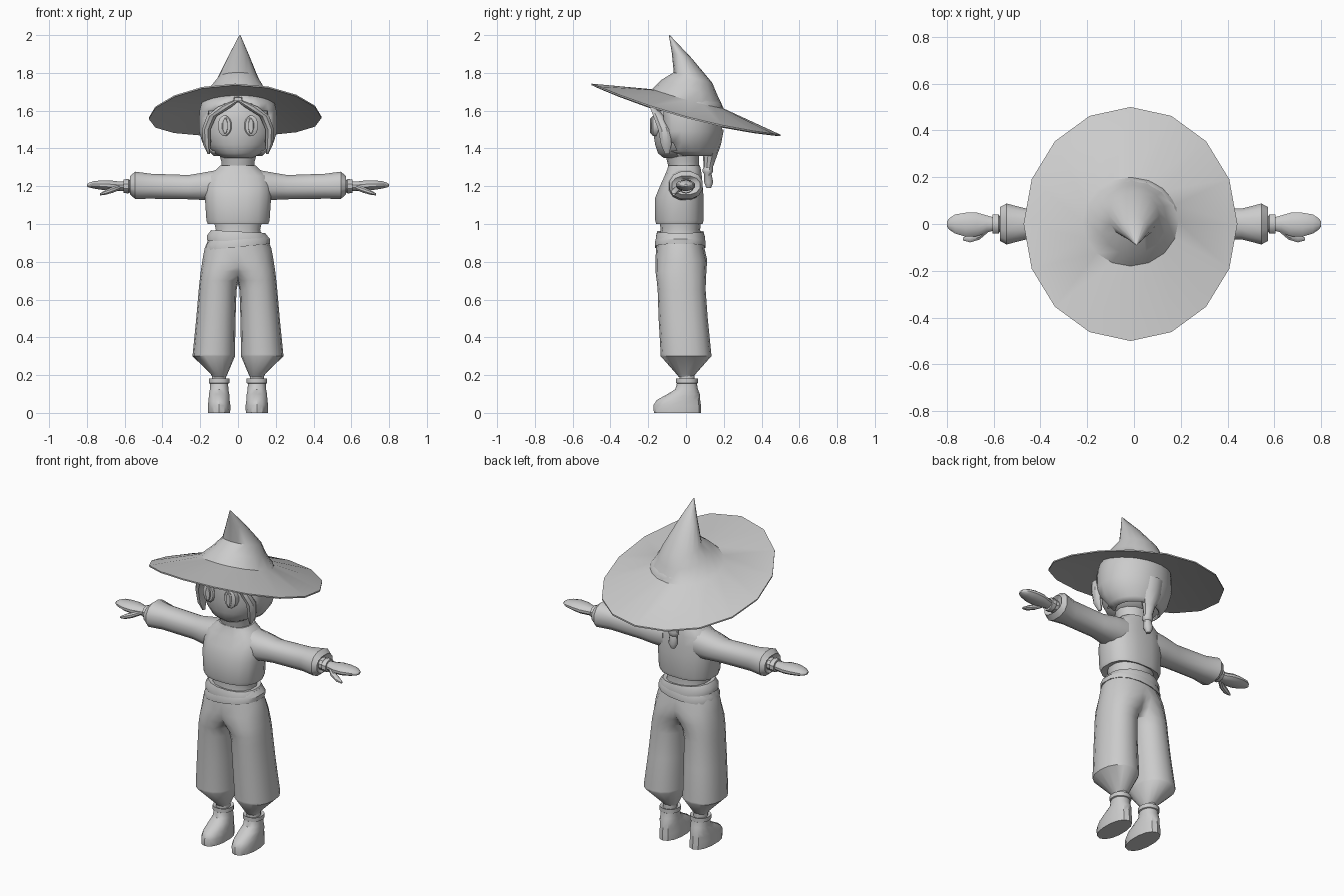
import bpy, bmesh
from math import cos, sin, pi, copysign


def loft(name, rings, sides=12, axis='z', p=1.0, warp=None, mirror=False,
         bisect=False, drop=None, angle=35, phase=0.5):
    """Skin elliptical rings (s, a, b, ra, rb) stacked along an axis."""
    bm = bmesh.new()
    loops = []
    for s, a, b, ra, rb in rings:
        loop = []
        for i in range(sides):
            t = 2 * pi * (i + phase) / sides
            u = a + ra * copysign(abs(cos(t)) ** p, cos(t))
            v = b + rb * copysign(abs(sin(t)) ** p, sin(t))
            co = (u, v, s) if axis == 'z' else (s, u, v) if axis == 'x' else (u, s, v)
            loop.append(bm.verts.new(warp(*co) if warp else co))
        loops.append(loop)
    for l0, l1 in zip(loops, loops[1:]):
        for i in range(sides):
            j = (i + 1) % sides
            bm.faces.new((l0[i], l0[j], l1[j], l1[i]))
    bm.faces.new(loops[0])
    bm.faces.new(loops[-1])
    bmesh.ops.recalc_face_normals(bm, faces=bm.faces)
    if drop:
        gone = [f for f in bm.faces if drop(*f.calc_center_median())]
        bmesh.ops.delete(bm, geom=gone, context='FACES')
    mesh = bpy.data.meshes.new(name)
    bm.to_mesh(mesh)
    bm.free()
    ob = bpy.data.objects.new(name, mesh)
    bpy.context.collection.objects.link(ob)
    bpy.ops.object.select_all(action='DESELECT')
    ob.select_set(True)
    bpy.context.view_layer.objects.active = ob
    bpy.ops.object.shade_smooth_by_angle(angle=angle * pi / 180)
    if mirror:
        m = ob.modifiers.new("Mirror", 'MIRROR')
        m.use_bisect_axis[0] = bisect
    return ob


# Hat: thin drooping brim running into a bent cone, all tipped backwards
def hat_tilt(x, y, z):
    return x, y, z - 0.27 * y - 0.2 * x * x


loft("hat", [
    (1.645, -0.015, 0.01, 0.19, 0.18), (1.60, -0.015, 0, 0.457, 0.50),
    (1.608, -0.015, 0, 0.457, 0.50), (1.665, -0.015, 0.01, 0.205, 0.19),
    (1.728, -0.005, 0.018, 0.145, 0.148), (1.785, 0, 0.037, 0.108, 0.102),
    (1.885, 0.005, -0.022, 0.055, 0.053), (1.976, 0.01, -0.088, 0.003, 0.003)],
    sides=16, warp=hat_tilt, phase=0)

# Head
loft("head", [
    (1.35, 0, -0.04, 0.08, 0.08), (1.375, 0, -0.03, 0.125, 0.12),
    (1.42, 0, -0.015, 0.17, 0.15), (1.48, 0, -0.01, 0.19, 0.165),
    (1.55, 0, -0.005, 0.195, 0.17), (1.62, 0, 0, 0.19, 0.17),
    (1.67, 0, 0, 0.15, 0.14)], sides=20, angle=60)


# Hair shell with a parted opening over the face
def face_gap(x, y, z):
    return (y < -0.05 and abs(x) < 0.15 and z < 1.66 - 0.45 * abs(x)) or z < 1.361


hair = loft("hair", [
    (1.36, 0, 0.03, 0.13, 0.11), (1.385, 0, 0.01, 0.155, 0.145),
    (1.43, 0, 0.0, 0.19, 0.178), (1.49, 0, 0, 0.208, 0.192),
    (1.56, 0, 0, 0.208, 0.197), (1.60, 0, 0, 0.205, 0.197),
    (1.64, 0, 0, 0.195, 0.187), (1.68, 0, 0, 0.15, 0.14)],
    sides=24, drop=face_gap, angle=50)
sol = hair.modifiers.new("Thickness", 'SOLIDIFY')
sol.thickness = 0.012

# Locks framing the face
loft("side_lock", [
    (1.37, 0.155, -0.10, 0.006, 0.012), (1.42, 0.165, -0.105, 0.022, 0.03),
    (1.50, 0.168, -0.115, 0.024, 0.035), (1.57, 0.14, -0.145, 0.028, 0.03),
    (1.62, 0.07, -0.175, 0.04, 0.018), (1.655, 0.005, -0.175, 0.015, 0.012)],
    sides=8, mirror=True)

# Eyes: oval discs with a narrow pupil
for part, y, rx, rz in (("eye", -0.176, 0.038, 0.055), ("pupil", -0.184, 0.016, 0.045)):
    loft(part, [(-0.14, 0.07, 1.52, rx, rz), (y, 0.07, 1.52, rx, rz),
                (y - 0.006, 0.068, 1.52, rx * 0.8, rz * 0.85)],
         sides=12, axis='y', mirror=True)

# Ponytail
loft("ponytail", [
    (1.19, 0, 0.12, 0.012, 0.012), (1.22, 0, 0.12, 0.028, 0.024),
    (1.265, 0, 0.115, 0.024, 0.02), (1.275, 0, 0.115, 0.03, 0.027),
    (1.29, 0, 0.115, 0.03, 0.027), (1.30, 0, 0.118, 0.025, 0.024),
    (1.35, 0, 0.125, 0.035, 0.035), (1.42, 0, 0.14, 0.065, 0.045),
    (1.50, 0, 0.15, 0.07, 0.05)], sides=10)

# Shirt body with collar, and bare waist below
loft("shirt", [
    (1.01, 0, -0.035, 0.13, 0.10), (1.0, 0, -0.035, 0.163, 0.125),
    (1.02, 0, -0.035, 0.17, 0.13), (1.14, 0, -0.035, 0.178, 0.13),
    (1.20, 0, -0.025, 0.18, 0.115), (1.255, 0, -0.015, 0.165, 0.10),
    (1.29, 0, -0.01, 0.115, 0.09), (1.31, 0, -0.01, 0.095, 0.085)],
    sides=16, p=0.8)
loft("neck", [(1.29, 0, -0.01, 0.09, 0.08), (1.33, 0, -0.015, 0.09, 0.085),
              (1.38, 0, -0.02, 0.105, 0.09)], sides=14)
loft("waist", [(0.93, 0, -0.03, 0.13, 0.11), (0.97, 0, -0.03, 0.12, 0.105),
               (1.03, 0, -0.03, 0.135, 0.11)], sides=14, p=0.9)

# Sleeves with flared cuffs
loft("sleeve", [
    (0.10, -0.01, 1.205, 0.09, 0.085), (0.18, -0.005, 1.20, 0.085, 0.075),
    (0.26, 0, 1.195, 0.068, 0.066), (0.46, 0, 1.20, 0.068, 0.068),
    (0.545, 0, 1.205, 0.09, 0.074), (0.572, 0, 1.205, 0.075, 0.05),
    (0.555, 0, 1.205, 0.045, 0.035)], sides=12, axis='x', p=0.85, mirror=True)

# Wrist bands, hands and thumbs
loft("wristband", [(0.55, 0, 1.2, 0.038, 0.036), (0.575, 0, 1.2, 0.036, 0.034),
                   (0.58, 0, 1.2, 0.044, 0.038), (0.605, 0, 1.2, 0.042, 0.036)],
     sides=10, axis='x', mirror=True)
loft("hand", [
    (0.595, 0, 1.2, 0.028, 0.026), (0.63, 0, 1.2, 0.038, 0.026),
    (0.67, -0.002, 1.203, 0.052, 0.028), (0.72, -0.003, 1.206, 0.053, 0.026),
    (0.765, 0, 1.207, 0.042, 0.02), (0.79, 0, 1.206, 0.025, 0.012),
    (0.80, 0, 1.205, 0.01, 0.006)], sides=12, axis='x', mirror=True)
loft("thumb", [
    (0.625, -0.02, 1.195, 0.018, 0.015), (0.66, -0.048, 1.182, 0.02, 0.017),
    (0.70, -0.062, 1.168, 0.018, 0.014), (0.73, -0.064, 1.157, 0.007, 0.006)],
    sides=8, axis='x', mirror=True)

# Baggy trousers: one leg, cut at the centre line and mirrored
loft("trousers", [
    (0.19, 0.1, 0.0, 0.036, 0.038), (0.205, 0.1, 0.0, 0.044, 0.05),
    (0.30, 0.128, 0.0, 0.112, 0.134), (0.31, 0.128, 0.0, 0.112, 0.134),
    (0.50, 0.117, -0.015, 0.104, 0.13), (0.65, 0.108, -0.023, 0.1, 0.127),
    (0.70, 0.1, -0.025, 0.103, 0.13), (0.75, 0.075, -0.027, 0.122, 0.135),
    (0.81, 0.03, -0.025, 0.158, 0.137), (0.87, 0.0, -0.03, 0.177, 0.128),
    (0.94, 0, -0.03, 0.148, 0.122)],
    sides=16, mirror=True, bisect=True, angle=45, p=0.9, phase=0)


# Two crossed sash wraps
def band(name, z0, z1, rx, ry, slope):
    loft(name, [(z0 + 0.01, 0, -0.03, rx - 0.03, ry - 0.02),
                (z0, 0, -0.03, rx, ry), ((z0 + z1) / 2, 0, -0.03, rx, ry),
                (z1, 0, -0.03, rx - 0.02, ry - 0.008),
                (z1 - 0.005, 0, -0.03, rx - 0.05, ry - 0.03)],
         sides=16, p=0.9, warp=lambda x, y, z: (x, y, z + slope * x))


band("sash_upper", 0.905, 0.96, 0.166, 0.132, -0.05)
band("sash_lower", 0.878, 0.93, 0.172, 0.136, 0.10)

# Ankles and boots
loft("ankle", [(0.15, 0.1, 0.005, 0.038, 0.042), (0.22, 0.1, 0.005, 0.038, 0.042)],
     sides=12, mirror=True)
loft("boot", [
    (0.0, 0.1, -0.045, 0.06, 0.125), (0.04, 0.1, -0.047, 0.061, 0.126),
    (0.068, 0.1, -0.04, 0.057, 0.115), (0.10, 0.1, -0.012, 0.055, 0.085),
    (0.125, 0.1, 0.003, 0.05, 0.06), (0.155, 0.1, 0.005, 0.049, 0.053),
    (0.158, 0.1, 0.005, 0.056, 0.058), (0.182, 0.1, 0.005, 0.056, 0.058),
    (0.175, 0.1, 0.005, 0.04, 0.044)], sides=14, p=0.9, mirror=True)
